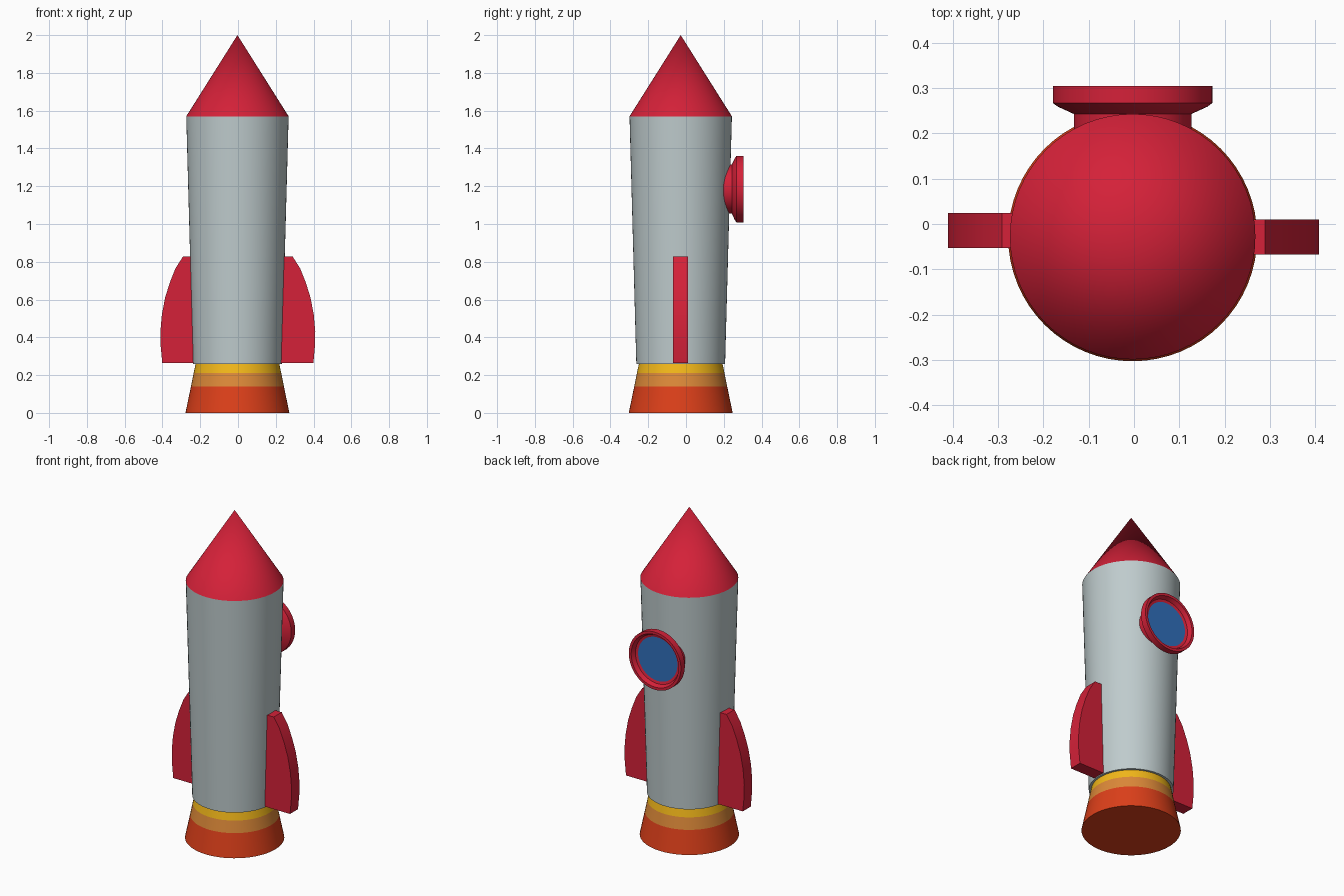
import bpy, bmesh, math
from mathutils import Matrix, Vector

if "Cube" in bpy.data.objects:
    bpy.data.objects.remove(bpy.data.objects["Cube"])

AX, AY = -0.003, -0.028   # rocket axis


def material(name, rgb):
    m = bpy.data.materials.new(name)
    m.diffuse_color = (*rgb, 1)
    m.use_nodes = True
    m.node_tree.nodes["Principled BSDF"].inputs["Base Color"].default_value = m.diffuse_color
    return m


RED = material("red", (0.66, 0.015, 0.04))
GREY = material("pale_grey", (0.52, 0.60, 0.61))
YELLOW = material("yellow", (0.90, 0.48, 0.01))
AMBER = material("amber", (0.72, 0.25, 0.04))
ORANGE = material("orange", (0.72, 0.05, 0.01))
BLUE = material("blue", (0.03, 0.16, 0.50))


def finish(name, bm, mat):
    bmesh.ops.remove_doubles(bm, verts=bm.verts, dist=1e-5)
    bmesh.ops.recalc_face_normals(bm, faces=bm.faces)
    me = bpy.data.meshes.new(name)
    bm.to_mesh(me)
    bm.free()
    me.materials.append(mat)
    ob = bpy.data.objects.new(name, me)
    bpy.context.collection.objects.link(ob)
    bpy.context.view_layer.objects.active = ob
    ob.select_set(True)
    bpy.ops.object.shade_smooth_by_angle(angle=math.radians(30))
    ob.select_set(False)
    return ob


def lathe(name, profile, mat, place):
    """Revolve (radius, height) points about z, then place."""
    bm = bmesh.new()
    vs = [bm.verts.new((r, 0, h)) for r, h in profile]
    es = [bm.edges.new(p) for p in zip(vs, vs[1:])]
    bmesh.ops.spin(bm, geom=vs + es, cent=(0, 0, 0), axis=(0, 0, 1),
                   angle=2 * math.pi, steps=64, use_merge=True)
    bm.transform(place)
    return finish(name, bm, mat)


axis = Matrix.Translation((AX, AY, 0))

# Exhaust bands, body and nose
lathe("exhaust_lower", [(0, 0), (0.275, 0), (0.246, 0.14)], ORANGE, axis)
lathe("exhaust_middle", [(0.246, 0.14), (0.232, 0.21)], AMBER, axis)
lathe("exhaust_upper", [(0.232, 0.21), (0.221, 0.262)], YELLOW, axis)
lathe("body", [(0, 0.26), (0.235, 0.26), (0.271, 1.57)], GREY, axis)
lathe("nose_cone", [(0.271, 1.57), (0, 2.0)], RED, axis)

# Porthole on the back, revolved about y
port = Matrix.Translation((AX, 0, 1.185)) @ Matrix.Rotation(-math.pi / 2, 4, 'X')
lathe("porthole_frame",
      [(0.133, 0.277), (0.148, 0.281), (0.160, 0.305), (0.176, 0.305),
       (0.176, 0.267), (0.165, 0.259), (0.13, 0.243), (0.13, 0.19)], RED, port)
lathe("porthole_glass", [(0, 0.277), (0.133, 0.277)], BLUE, port)

# Side fins: extruded curved outline, turned half a circle for the other side
outline = [(0.22, 0.265), (0.40, 0.265), (0.409, 0.36), (0.41, 0.43), (0.402, 0.52),
           (0.385, 0.61), (0.36, 0.69), (0.33, 0.765), (0.29, 0.828), (0.22, 0.828)]
for name, turn in (("right_fin", 0), ("left_fin", math.pi)):
    bm = bmesh.new()
    face = bm.faces.new([bm.verts.new((x, -0.046, z)) for x, z in outline])
    ext = bmesh.ops.extrude_face_region(bm, geom=[face])
    bmesh.ops.translate(bm, vec=Vector((0, 0.077, 0)),
                        verts=[g for g in ext["geom"] if isinstance(g, bmesh.types.BMVert)])
    bm.transform(Matrix.Translation((-0.001, -0.0215, 0)) @ Matrix.Rotation(turn, 4, 'Z'))
    finish(name, bm, RED)
